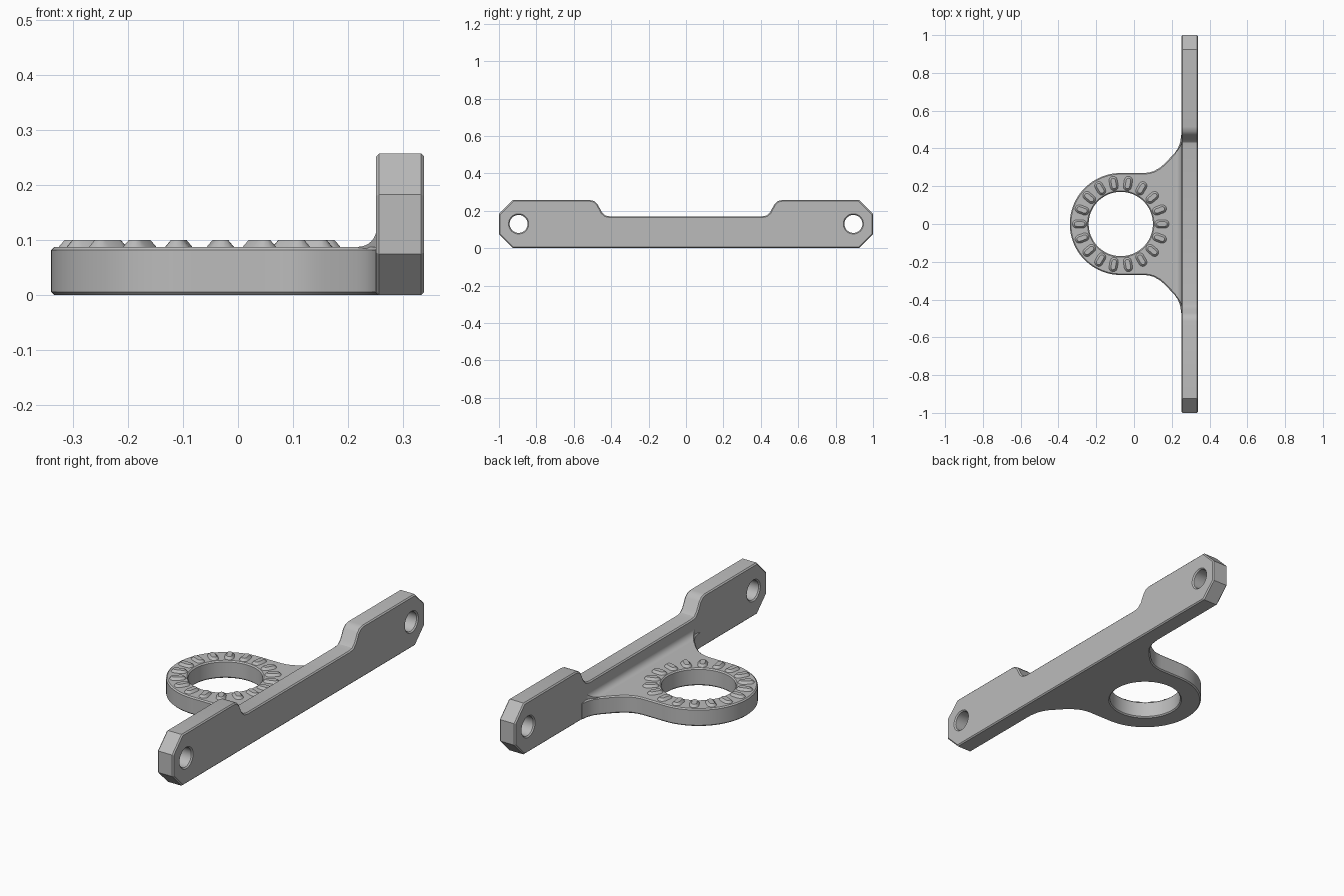
import bpy, bmesh, math
from mathutils import Matrix, Vector

if "Cube" in bpy.data.objects:
    bpy.data.objects.remove(bpy.data.objects["Cube"])

grey = bpy.data.materials.new("light_grey")
grey.use_nodes = True
grey.diffuse_color = (0.5, 0.5, 0.5, 1)
grey.node_tree.nodes["Principled BSDF"].inputs["Base Color"].default_value = grey.diffuse_color


def circle(cx, cy, r, n=64):
    """Clockwise ring of points for a hole."""
    return [(cx + r * math.cos(2 * math.pi * i / n), cy - r * math.sin(2 * math.pi * i / n))
            for i in range(n)]


def finish(obj):
    bpy.ops.object.select_all(action="DESELECT")
    obj.select_set(True)
    bpy.context.view_layer.objects.active = obj
    if obj.type == "CURVE":
        bpy.ops.object.convert(target="MESH")
        obj = bpy.context.object
        bm = bmesh.new()
        bm.from_mesh(obj.data)
        bmesh.ops.remove_doubles(bm, verts=bm.verts, dist=0.0002)
        bmesh.ops.recalc_face_normals(bm, faces=bm.faces)
        bm.to_mesh(obj.data)
        bm.free()
    obj.data.materials.clear()
    obj.data.materials.append(grey)
    bpy.ops.object.shade_smooth_by_angle(angle=math.radians(30))


def slab(name, loops, thickness, matrix, chamfer=0.006):
    """Chamfered plate from an outline and its holes."""
    curve = bpy.data.curves.new(name, "CURVE")
    curve.dimensions = "2D"
    curve.fill_mode = "BOTH"
    curve.extrude = thickness / 2 - chamfer
    curve.bevel_depth = chamfer
    curve.bevel_resolution = 0
    curve.offset = -chamfer
    for loop in loops:
        spline = curve.splines.new("POLY")
        spline.points.add(len(loop) - 1)
        for point, (x, y) in zip(spline.points, loop):
            point.co = (x, y, 0, 1)
        spline.use_cyclic_u = True
    obj = bpy.data.objects.new(name, curve)
    bpy.context.collection.objects.link(obj)
    obj.matrix_world = matrix
    finish(obj)


def mesh_object(name, bm):
    bmesh.ops.recalc_face_normals(bm, faces=bm.faces)
    mesh = bpy.data.meshes.new(name)
    bm.to_mesh(mesh)
    bm.free()
    obj = bpy.data.objects.new(name, mesh)
    bpy.context.collection.objects.link(obj)
    finish(obj)


def loft(bm, lower, upper):
    """Capped solid between two matching loops."""
    a = [bm.verts.new(p) for p in lower]
    b = [bm.verts.new(p) for p in upper]
    bm.faces.new(a)
    bm.faces.new(b)
    for i in range(len(a)):
        j = (i + 1) % len(a)
        bm.faces.new((a[i], a[j], b[j], b[i]))


# Mounting bar with a lowered middle, clipped ends and two screw holes
half = [(0.925, 0), (1, 0.075), (1, 0.183), (0.925, 0.258), (0.515, 0.258), (0.49, 0.252),
        (0.472, 0.235), (0.45, 0.192), (0.432, 0.175), (0.405, 0.17)]
bar = half + [(-y, z) for y, z in reversed(half)]
to_side = Matrix(((0, 0, 1, 0.295), (1, 0, 0, 0), (0, 1, 0, 0), (0, 0, 0, 1)))
slab("mounting_bar", [bar, circle(0.895, 0.13, 0.048, 40), circle(-0.895, 0.13, 0.048, 40)],
     0.088, to_side)

# Ring plate flaring into the bar
CX, TOP = -0.07, 0.088
neck = [(0.29, 0.47), (0.25, 0.47), (0.244, 0.43), (0.232, 0.4), (0.215, 0.376), (0.165, 0.322),
        (0.135, 0.297), (0.105, 0.28), (0.08, 0.273), (0.055, 0.27)]
arc = [(CX - 0.27 * math.sin(math.pi * i / 48), 0.27 * math.cos(math.pi * i / 48))
       for i in range(49)]
plate = neck + arc + [(x, -y) for x, y in reversed(neck)]
slab("ring_plate", [plate, circle(CX, 0, 0.17, 96)], TOP, Matrix.Translation((0, 0, TOP / 2)))

# Concave fillet where the plate meets the bar
R = 0.033
section = [(0.26, TOP - 0.01, 0.44), (0.252 - R, TOP - 0.01, 0.37)]
for i in range(9):
    t = math.pi / 2 * i / 8
    section.append((0.252 - R + R * math.sin(t), TOP + R - R * math.cos(t), 0.375 + 0.065 * i / 8))
section.append((0.26, TOP + R, 0.44))
bm = bmesh.new()
loft(bm, [(x, -y, z) for x, z, y in section], [(x, y, z) for x, z, y in section])
mesh_object("bar_fillet", bm)


# Radial grip ridges with sloping sides
def stadium(length, width, z, turn):
    pts = []
    for i in range(14):
        side = 1 if i < 7 else -1
        a = -math.pi / 2 + math.pi * (i % 7) / 6 + (0 if side > 0 else math.pi)
        pts.append(turn @ Vector((0.218 + side * (length - width) / 2 + width / 2 * math.cos(a),
                                  width / 2 * math.sin(a), z)))
    return pts


bm = bmesh.new()
for k in range(18):
    turn = Matrix.Translation((CX, 0, 0)) @ Matrix.Rotation(math.radians(20 * k), 4, "Z")
    loft(bm, stadium(0.078, 0.046, TOP - 0.001, turn), stadium(0.056, 0.024, 0.1, turn))
mesh_object("grip_ridges", bm)
